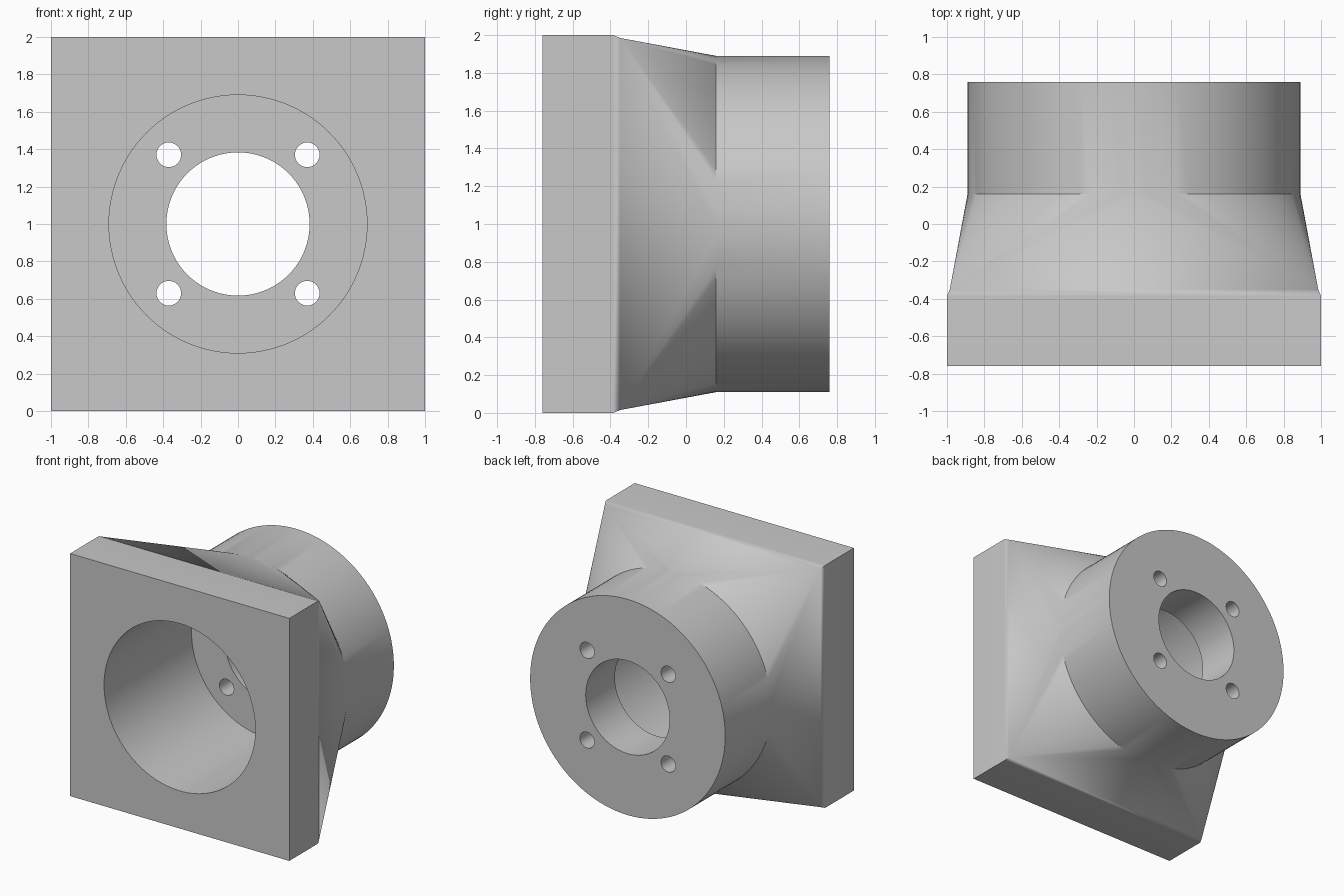
import bpy, bmesh
from math import sin, cos, tau, pi, radians

cube = bpy.data.objects.get("Cube")
if cube:
    bpy.data.objects.remove(cube, do_unlink=True)

SEG = 96           # sides of the round parts
CZ = 1.0           # height of the common axis

grey = bpy.data.materials.new("plain_grey")
grey.use_nodes = True
colour = (0.58, 0.58, 0.58, 1)
grey.diffuse_color = colour
grey.node_tree.nodes["Principled BSDF"].inputs["Base Color"].default_value = colour

bm = bmesh.new()


def ring(count, radius, y, start=0.0):
    angles = [start + tau * i / count for i in range(count)]
    return [bm.verts.new((radius * cos(a), y, CZ + radius * sin(a))) for a in angles]


def square(half, y):
    return ring(4, half * 2 ** 0.5, y, pi / 4)


def bridge(a, b):
    n = len(a)
    for i in range(n):
        j = (i + 1) % n
        bm.faces.new((a[i], a[j], b[j], b[i]))


# Square block with a narrow sloped band behind it
front = square(1.0, -0.76)
shoulder = square(1.0, -0.385)
band = square(0.985, -0.35)
bm.faces.new(front)
bridge(front, shoulder)
bridge(shoulder, band)

# Square-to-round taper: a cone fan at each corner, a flat triangle on each side
neck = ring(SEG, 0.89, 0.16)
quarter = SEG // 4
for k in range(4):
    for i in range(k * quarter, (k + 1) * quarter):
        bm.faces.new((band[k], neck[i], neck[(i + 1) % SEG]))
    bm.faces.new((band[k], band[(k + 1) % 4], neck[(k + 1) * quarter % SEG]))

# Round collar
back = ring(SEG, 0.89, 0.76)
bridge(neck, back)
bm.faces.new(back)
bmesh.ops.recalc_face_normals(bm, faces=bm.faces)

mesh = bpy.data.meshes.new("adapter_body")
bm.to_mesh(mesh)
bm.free()
mesh.materials.append(grey)
body = bpy.data.objects.new("adapter_body", mesh)
bpy.context.collection.objects.link(body)


def drill(name, radius, y0, y1, x=0.0, z=0.0, sides=SEG):
    """Cut a round hole along y and discard the cutter."""
    bpy.ops.mesh.primitive_cylinder_add(
        vertices=sides, radius=radius, depth=y1 - y0,
        location=(x, (y0 + y1) / 2, CZ + z), rotation=(pi / 2, 0, 0))
    cutter = bpy.context.object
    cutter.name = name
    cutter.hide_render = True
    cutter.data.materials.append(grey)
    mod = body.modifiers.new(name, "BOOLEAN")
    mod.operation = "DIFFERENCE"
    mod.solver = "EXACT"
    mod.object = cutter
    bpy.context.view_layer.objects.active = body
    bpy.ops.object.modifier_apply(modifier=name)
    bpy.data.objects.remove(cutter, do_unlink=True)


# Wide blind bore, central through hole and four bolt holes
drill("wide_bore", 0.69, -1.0, 0.38)
drill("centre_hole", 0.383, 0.2, 1.0)
for sx in (-1, 1):
    for sz in (-1, 1):
        drill("bolt_hole", 0.066, 0.2, 1.0, sx * 0.37, sz * 0.37, 32)

# Smooth curved walls, crisp edges
bpy.ops.object.select_all(action="DESELECT")
body.select_set(True)
bpy.context.view_layer.objects.active = body
bpy.ops.object.shade_smooth_by_angle(angle=radians(30))
weighted = body.modifiers.new("even_shading", "WEIGHTED_NORMAL")
weighted.keep_sharp = True
